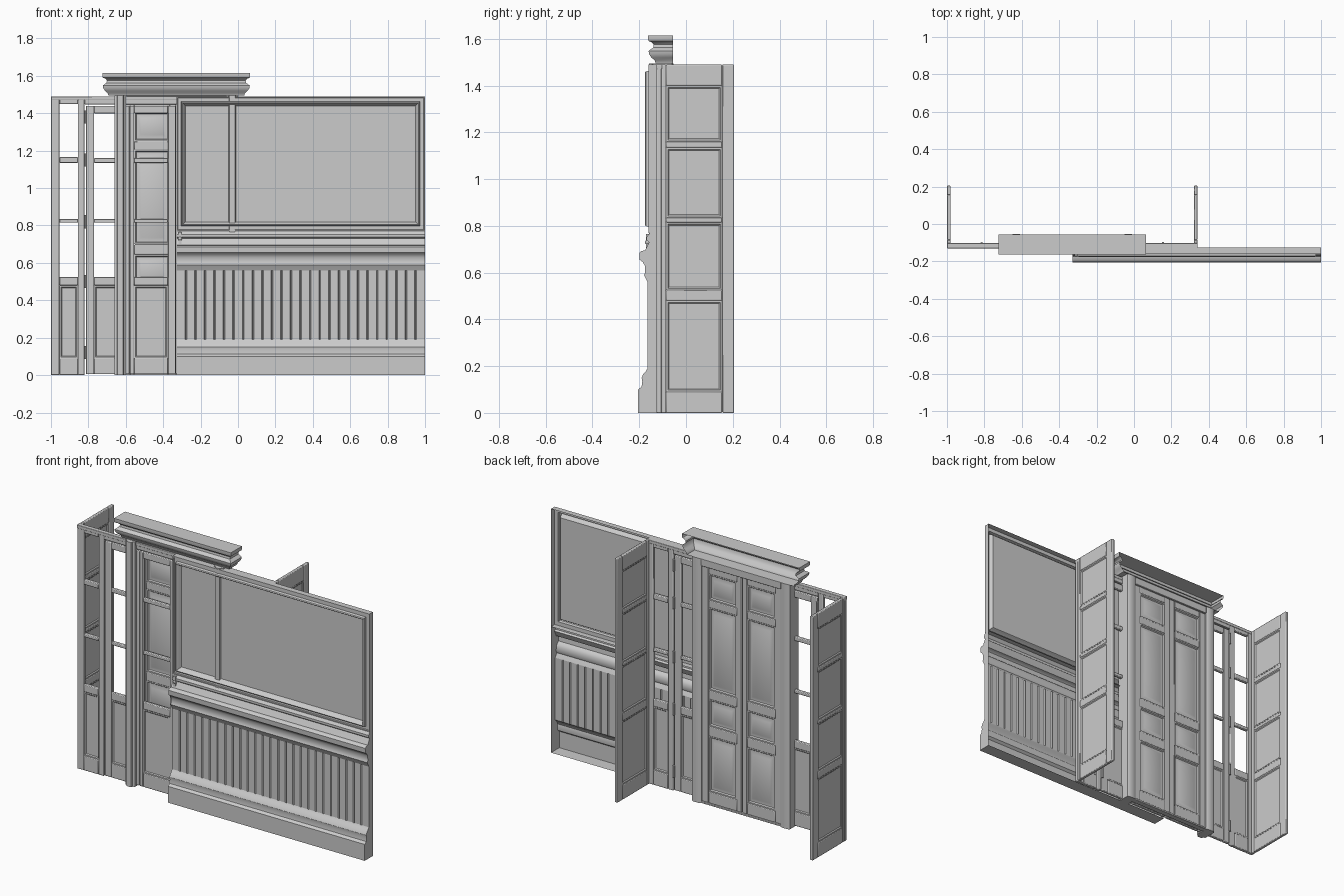
import bpy, bmesh, math
from mathutils import Matrix

if "Cube" in bpy.data.objects:
    bpy.data.objects.remove(bpy.data.objects["Cube"])

MID = -0.33      # centre line of the doorway
BACK = -0.125    # back plane of the wall


def finish(name, bm, bevel=0, loc=(0, 0, 0), rot=0, smooth=True):
    me = bpy.data.meshes.new(name)
    bmesh.ops.recalc_face_normals(bm, faces=bm.faces)
    bm.to_mesh(me)
    bm.free()
    ob = bpy.data.objects.new(name, me)
    bpy.context.collection.objects.link(ob)
    ob.location = loc
    ob.rotation_euler.z = rot
    if bevel:
        m = ob.modifiers.new("bevel", 'BEVEL')
        m.width, m.segments = bevel, 2
    if smooth:
        bpy.ops.object.select_all(action='DESELECT')
        ob.select_set(True)
        bpy.context.view_layer.objects.active = ob
        bpy.ops.object.shade_smooth_by_angle(angle=math.radians(35))
    return ob


def box(bm, x0, x1, y0, y1, z0, z1):
    m = Matrix.Translation(((x0 + x1) / 2, (y0 + y1) / 2, (z0 + z1) / 2))
    bmesh.ops.create_cube(bm, size=1, matrix=m @ Matrix.Diagonal((x1 - x0, y1 - y0, z1 - z0, 1)))


def bridge(bm, a, b, closed=True):
    n = len(a)
    for i in range(n if closed else n - 1):
        j = (i + 1) % n
        bm.faces.new((a[i], a[j], b[j], b[i]))


def loft_rect(bm, x0, x1, z0, z1, steps):
    """Nested rectangles: steps are (inset, y); the last one is filled."""
    prev = None
    for d, y in steps:
        ring = [bm.verts.new((x, y, z)) for x, z in
                ((x0 + d, z0 + d), (x1 - d, z0 + d), (x1 - d, z1 - d), (x0 + d, z1 - d))]
        if prev:
            bridge(bm, prev, ring)
        prev = ring
    bm.faces.new(prev)


def moulding(name, prof, x0, x1, cap):
    """Hollow-backed strip: (y, z) profile run along x, with capped ends."""
    bm = bmesh.new()
    bridge(bm, *[[bm.verts.new((x, y, z)) for y, z in prof] for x in (x0, x1)], closed=False)
    for x in (x0, x1):
        bm.faces.new([bm.verts.new((x, y, z)) for y, z in prof + cap])
    return finish(name, bm)


def lattice(name, u0, u1, cols, z0, z1, rows, filled, thick, loc, rot=0, raised=0.0):
    """Stiles and rails around openings; rows listed in filled get a panel."""
    bm = bmesh.new()
    h = thick / 2
    edges = [u0] + [v for c in cols for v in c] + [u1]
    for a, b in zip(edges[::2], edges[1::2]):
        box(bm, a, b, -h, h, z0, z1)
    zs = [z0] + [v for r in rows for v in r] + [z1]
    for a, b in cols:
        for c, d in zip(zs[::2], zs[1::2]):
            box(bm, a, b, -h, h, c, d)
    finish(name, bm, 0.004, loc, rot)
    bm = bmesh.new()
    for a, b in cols:
        for i in filled:
            c, d = rows[i]
            for s in (-1, 1):
                y = s * h * 0.3
                steps = [(0, s * h * 0.8), (0.008, s * h * 0.8), (0.013, y)]
                if raised:
                    steps += [(0.022, y), (0.036, s * raised)]
                loft_rect(bm, a, b, c, d, steps)
    if filled:
        finish(name + "_panels", bm, 0, loc, rot)


# ---- Wainscot wall ----
WX0, WX1 = -0.33, 1.0
moulding("baseboard", [(BACK, 0), (-.205, 0), (-.205, .10), (-.19, .112), (-.187, .135), (-.19, .15),
                       (-.182, .168), (-.172, .178), (-.165, .19)], WX0, WX1, [(BACK, .19)])
moulding("chair_rail", [(-.165, .56), (-.172, .575), (-.18, .59), (-.175, .60), (-.176, .63),
                        (-.185, .645), (-.198, .655), (-.20, .685), (-.192, .692), (-.175, .695),
                        (-.165, .715), (-.158, .73), (-.168, .738), (-.168, .752), (-.155, .77)],
         WX0, WX1, [(BACK, .77), (BACK, .56)])

# tongue-and-groove boards
bm = bmesh.new()
N = 26
w = (WX1 - WX0) / N
plan = [(WX0, BACK), (WX0, -.165)]
for i in range(1, N):
    x = WX0 + i * w
    plan += [(x - .005, -.165), (x, -.158), (x + .005, -.165)]
plan += [(WX1, -.165), (WX1, BACK)]
bridge(bm, *[[bm.verts.new((x, y, z)) for x, y in plan] for z in (.185, .565)], closed=False)
finish("wainscot_boards", bm, smooth=False)

# framed upper panel
bm = bmesh.new()
loft_rect(bm, WX0, WX1, .77, 1.49, [(0, BACK), (0, -.157)] and
          [(0, BACK), (0, -.16), (.006, -.16), (.008, -.155), (.026, -.155), (.029, -.172),
           (.034, -.176), (.04, -.17), (.046, -.15), (.05, -.146)])
finish("upper_wall_panel", bm)

# ---- Glazed screen with side wings ----
SY = -0.115
ROWS = [(.09, .48), (.525, .815), (.835, 1.135), (1.16, 1.40)]
SIDE_ROWS = ROWS[:3] + [(1.165, 1.45)]


def mirrored(a, b, s):
    return (MID + a, MID + b) if s < 0 else (MID - b, MID - a)


for s, side in ((-1, "left"), (1, "right")):
    u = mirrored(-.67, -.49, s)
    lattice(side + "_sidelight", *u, [mirrored(-.625, -.525, s)], 0, 1.49, SIDE_ROWS, [0], .022, (0, SY, 0))
    for k, (lo, hi, a, b) in enumerate([(-.483, -.25, -.44, -.285), (-.247, -.003, -.225, -.045)]):
        lattice(f"{side}_glazed_leaf_{k + 1}", *mirrored(lo, hi, s), [mirrored(a, b, s)],
                .005, 1.44, ROWS, [0], .02, (0, SY, 0))
    # end wing with solid panels
    lattice(side + "_wing", -.105, .205, [(-.085, .155)], 0, 1.49, ROWS, [0, 1, 2, 3], .02,
            (MID + s * .66, 0, 0), math.pi / 2)
    # hinge knuckles on the leaf edge
    bm = bmesh.new()
    for z in (.12, .5, .82, 1.15, 1.38):
        bmesh.ops.create_cone(bm, cap_ends=True, segments=10, radius1=.007, radius2=.007, depth=.07,
                              matrix=Matrix.Translation((MID + s * .485, SY + .012, z)))
    finish(side + "_hinges", bm)

bm = bmesh.new()
box(bm, MID - .49, MID + .49, -.126, -.104, 1.447, 1.49)
box(bm, MID - .67, MID + .67, -.13, -.102, 1.47, 1.49)
finish("screen_head", bm, .003)

# ---- Panelled double door ----
DOOR_ROWS = [(.08, .42), (.48, .645), (.70, 1.205), (1.25, 1.41)]
for s, side in ((-1, "left"), (1, "right")):
    lattice(side + "_door_leaf", *mirrored(-.27, -.002, s), [mirrored(-.225, -.035, s)],
            .01, 1.45, DOOR_ROWS, [0, 1, 2, 3], .03, (0, -.082, 0), raised=.011)
    # door post with a raised centre strip
    prof = [(-.33, -.06), (-.33, -.142), (-.318, -.146), (-.314, -.158), (-.284, -.158),
            (-.28, -.146), (-.268, -.142), (-.268, -.06), (-.28, -.054), (-.318, -.054)]
    bm = bmesh.new()
    rings = [[bm.verts.new((MID - s * x, y, z)) for x, y in prof] for z in (0, 1.495)]
    bridge(bm, *rings)
    for r in rings:
        bm.faces.new(r)
    finish(side + "_door_post", bm)

bm = bmesh.new()
box(bm, MID - .27, MID + .27, -.10, -.058, 1.45, 1.495)
box(bm, MID - .27, MID + .27, -.095, -.06, 0, .012)
finish("door_head_and_sill", bm, .003)

# handle plate and knob near the meeting edge
bm = bmesh.new()
box(bm, -.318, -.302, -.172, -.12, .69, .765)
bmesh.ops.create_uvsphere(bm, u_segments=12, v_segments=8, radius=.011,
                          matrix=Matrix.Translation((-.31, -.165, .73)))
finish("door_handle", bm)

# ---- Cornice wrapping front and ends, open at the back ----
bm = bmesh.new()
prof = [(.032, 1.495), (.028, 1.508), (.014, 1.52), (.004, 1.535), (.002, 1.548), (.012, 1.556),
        (.022, 1.562), (.024, 1.575), (.016, 1.585), (.003, 1.59), (0, 1.595), (0, 1.615)]
rings = [[bm.verts.new(p) for p in ((MID - .395 + d, -.055, z), (MID - .395 + d, -.162 + d, z),
                                    (MID + .395 - d, -.162 + d, z), (MID + .395 - d, -.055, z))]
         for d, z in prof]
for a, b in zip(rings, rings[1:]):
    bridge(bm, a, b, closed=False)
bm.faces.new(rings[0])
bm.faces.new(rings[-1])
finish("cornice", bm)
